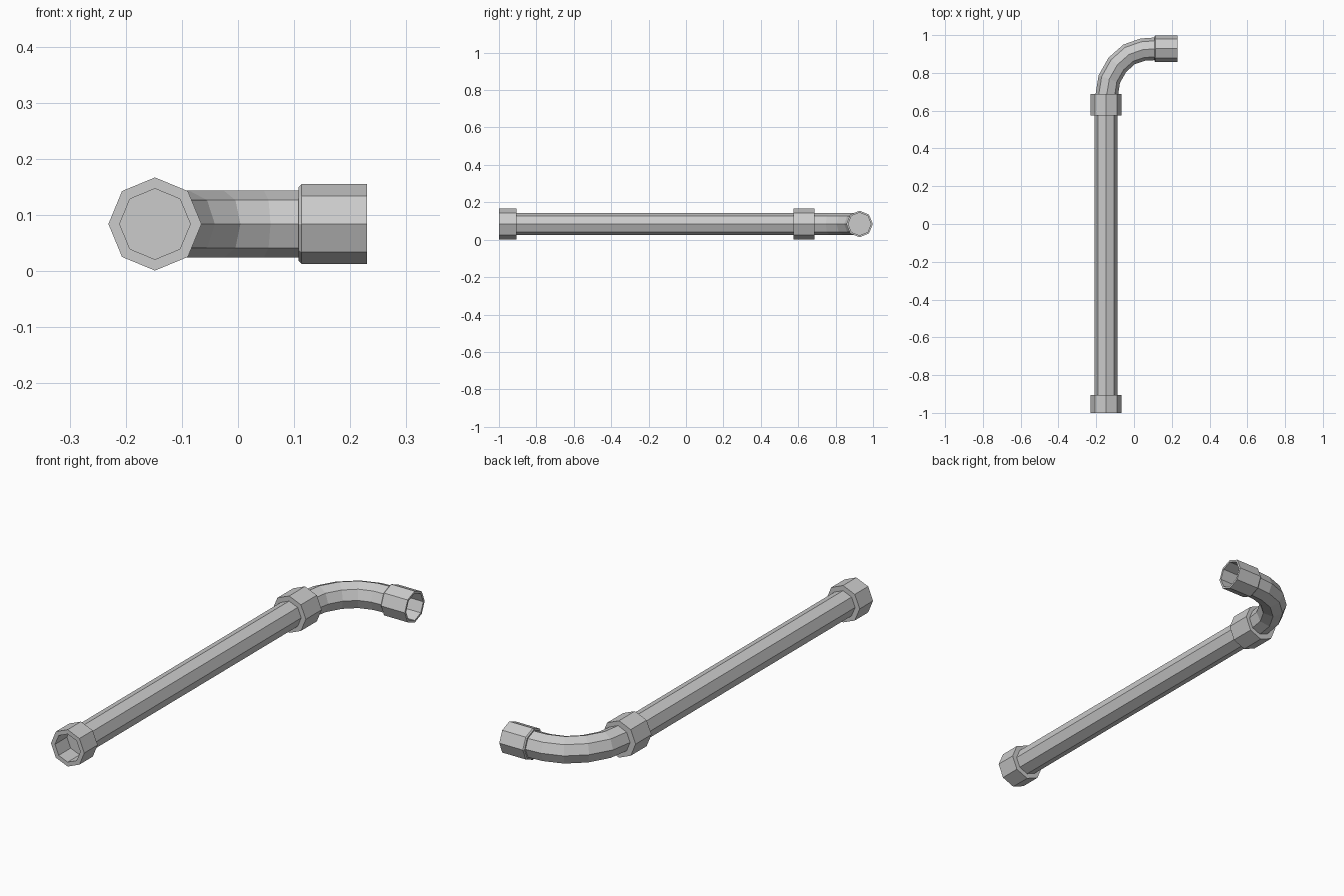
import bpy
import bmesh
import math
from mathutils import Vector

default = bpy.data.objects.get("Cube")
if default:
    bpy.data.objects.remove(default, do_unlink=True)

SIDES = 8
AXIS_X, AXIS_Z, ELBOW_Y = -0.148, 0.084, 0.928

# Grey metal
metal = bpy.data.materials.new("grey_metal")
metal.use_nodes = True
metal.diffuse_color = (0.6, 0.6, 0.6, 1)
metal.node_tree.nodes["Principled BSDF"].inputs["Base Color"].default_value = (0.6, 0.6, 0.6, 1)


def loft(name, rings):
    """Skin octagonal rings given as (centre, direction, radius), capped at both ends."""
    bm = bmesh.new()
    loops = []
    for centre, direction, radius in rings:
        up = Vector((0, 0, 1))
        side = Vector(direction).normalized().cross(up)
        loop = []
        for k in range(SIDES):
            a = math.tau * k / SIDES
            loop.append(bm.verts.new(Vector(centre) + radius * (math.cos(a) * side + math.sin(a) * up)))
        loops.append(loop)
    for a, b in zip(loops, loops[1:]):
        for k in range(SIDES):
            n = (k + 1) % SIDES
            bm.faces.new((a[k], a[n], b[n], b[k]))
    bm.faces.new(loops[0])
    bm.faces.new(loops[-1])
    bmesh.ops.recalc_face_normals(bm, faces=bm.faces)
    mesh = bpy.data.meshes.new(name)
    bm.to_mesh(mesh)
    bm.free()
    mesh.materials.append(metal)
    obj = bpy.data.objects.new(name, mesh)
    bpy.context.collection.objects.link(obj)
    return obj


def along_y(name, profile):
    loft(name, [((AXIS_X, y, AXIS_Z), (0, 1, 0), r) for y, r in profile])


def along_x(name, profile):
    loft(name, [((x, ELBOW_Y, AXIS_Z), (1, 0, 0), r) for x, r in profile])


# Straight pipe and its collars; the front one has an open socket
along_y("straight_pipe", [(-0.908, 0.06), (0.6, 0.06)])
along_y("front_collar", [(-0.915, 0.063), (-1, 0.063), (-1, 0.083), (-0.905, 0.083)])
along_y("middle_collar", [(0.575, 0.083), (0.688, 0.083)])

# Elbow pipe
path = [Vector((x, y, AXIS_Z)) for x, y in (
    (AXIS_X, 0.66), (-0.131, 0.767), (-0.088, 0.843),
    (-0.026, 0.898), (0.046, 0.923), (0.12, ELBOW_Y))]
bend = [(path[0], (0, 1, 0), 0.06)]
for before, here, after in zip(path, path[1:], path[2:]):
    bend.append((here, (here - before).normalized() + (after - here).normalized(), 0.06))
bend.append((path[-1], (1, 0, 0), 0.06))
loft("elbow_pipe", bend)

# End collar with a small chamfer and an open socket
along_x("end_collar", [(0.108, 0.066), (0.113, 0.071), (0.23, 0.071), (0.23, 0.061), (0.13, 0.061)])
